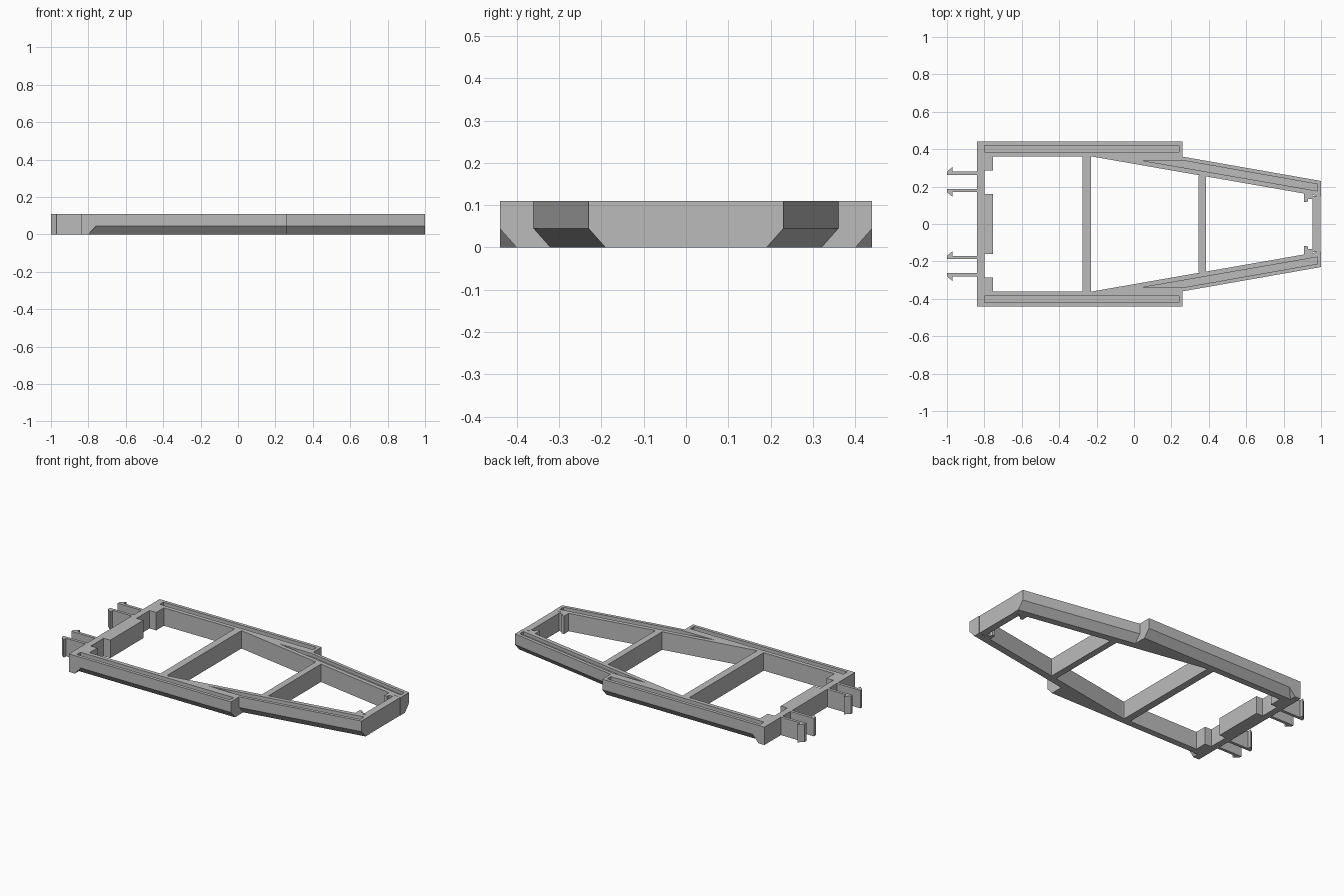
import bpy
import bmesh

H = 0.11          # frame height
C = 0.045         # height of the lower chamfer

old = bpy.data.objects.get("Cube")
if old:
    bpy.data.objects.remove(old, do_unlink=True)

grey = bpy.data.materials.new("plain grey")
grey.use_nodes = True
colour = (0.5, 0.5, 0.5, 1)
grey.diffuse_color = colour
grey.node_tree.nodes["Principled BSDF"].inputs["Base Color"].default_value = colour


def finish(name, bm):
    bmesh.ops.recalc_face_normals(bm, faces=bm.faces)
    mesh = bpy.data.meshes.new(name)
    bm.to_mesh(mesh)
    bm.free()
    mesh.materials.append(grey)
    ob = bpy.data.objects.new(name, mesh)
    bpy.context.collection.objects.link(ob)
    return ob


def prism(name, outline, z0=0.0, z1=H):
    """Extrude a plan outline upwards."""
    bm = bmesh.new()
    face = bm.faces.new([bm.verts.new((x, y, z0)) for x, y in outline])
    ext = bmesh.ops.extrude_face_region(bm, geom=[face])
    top = [v for v in ext["geom"] if isinstance(v, bmesh.types.BMVert)]
    bmesh.ops.translate(bm, verts=top, vec=(0, 0, z1 - z0))
    return finish(name, bm)


def box(name, x0, x1, y0, y1):
    return prism(name, [(x0, y0), (x1, y0), (x1, y1), (x0, y1)])


def chamfer(x0, y0, x1, y1, lean):
    """Wedge that trims the lower outer edge between two plan points."""
    bm = bmesh.new()
    for x, y, k in ((x0, y0, lean), (x1, y1, 0)):
        for dy, z in ((0.02, C * 1.5), (0.02, -C / 2), (-0.06, -C / 2)):
            bm.verts.new((x + k * z, y + dy, z))
    bmesh.ops.convex_hull(bm, input=bm.verts)
    return finish("chamfer_cutter", bm)


def cut(ob, cutter):
    mod = ob.modifiers.new("cut", 'BOOLEAN')
    mod.operation = 'DIFFERENCE'
    mod.solver = 'EXACT'
    mod.object = cutter
    bpy.context.view_layer.objects.active = ob
    bpy.ops.object.modifier_apply(modifier=mod.name)
    bpy.data.objects.remove(cutter, do_unlink=True)


def mirror(ob):
    mod = ob.modifiers.new("mirror", 'MIRROR')
    mod.use_axis = (False, True, False)
    mod.use_mirror_merge = False


# Side rail: straight part running into a tapered part
rail = prism("side_rail", [(-0.84, 0.44), (0.26, 0.44), (0.26, 0.36), (1, 0.23),
                           (1, 0.147), (-0.22, 0.36), (-0.84, 0.36)])
cut(rail, chamfer(-0.8, 0.44, 0.3, 0.44, 0.9))
cut(rail, chamfer(0.26, 0.36, 1.03, 0.225, 0))
# Shallow grooves along the top
for groove in ([(-0.8, 0.385), (0.24, 0.385), (0.24, 0.42), (-0.8, 0.42)],
               [(0.04, 0.34), (0.98, 0.177), (0.98, 0.213), (0.26, 0.34)]):
    cut(rail, prism("groove_cutter", groove, H - 0.02, H + 0.02))
mirror(rail)

# Rear bar with its thickened centre and corners
box("rear_bar", -0.84, -0.8, -0.36, 0.36)
box("rear_centre_block", -0.8, -0.755, -0.16, 0.16)
mirror(box("rear_corner_block", -0.8, -0.755, 0.285, 0.36))

# Cross members
box("rear_cross_bar", -0.275, -0.23, -0.362, 0.362)
box("middle_cross_bar", 0.345, 0.385, -0.26, 0.26)
box("front_bar", 0.955, 0.998, -0.15, 0.15)

# Snap clips behind the rear bar, barbs facing away from each other
for name, y, s in (("outer_clip", 0.262, 1), ("inner_clip", 0.188, -1)):
    mirror(prism(name, [(-0.84, y), (-0.84, y + s * 0.018), (-0.97, y + s * 0.018),
                        (-0.97, y + s * 0.043), (-1, y + s * 0.018), (-1, y)]))

# Small catches inside the front corners
mirror(prism("front_catch", [(0.91, 0.165), (0.91, 0.118), (0.928, 0.118),
                             (0.932, 0.135), (0.955, 0.135), (0.955, 0.157)]))
